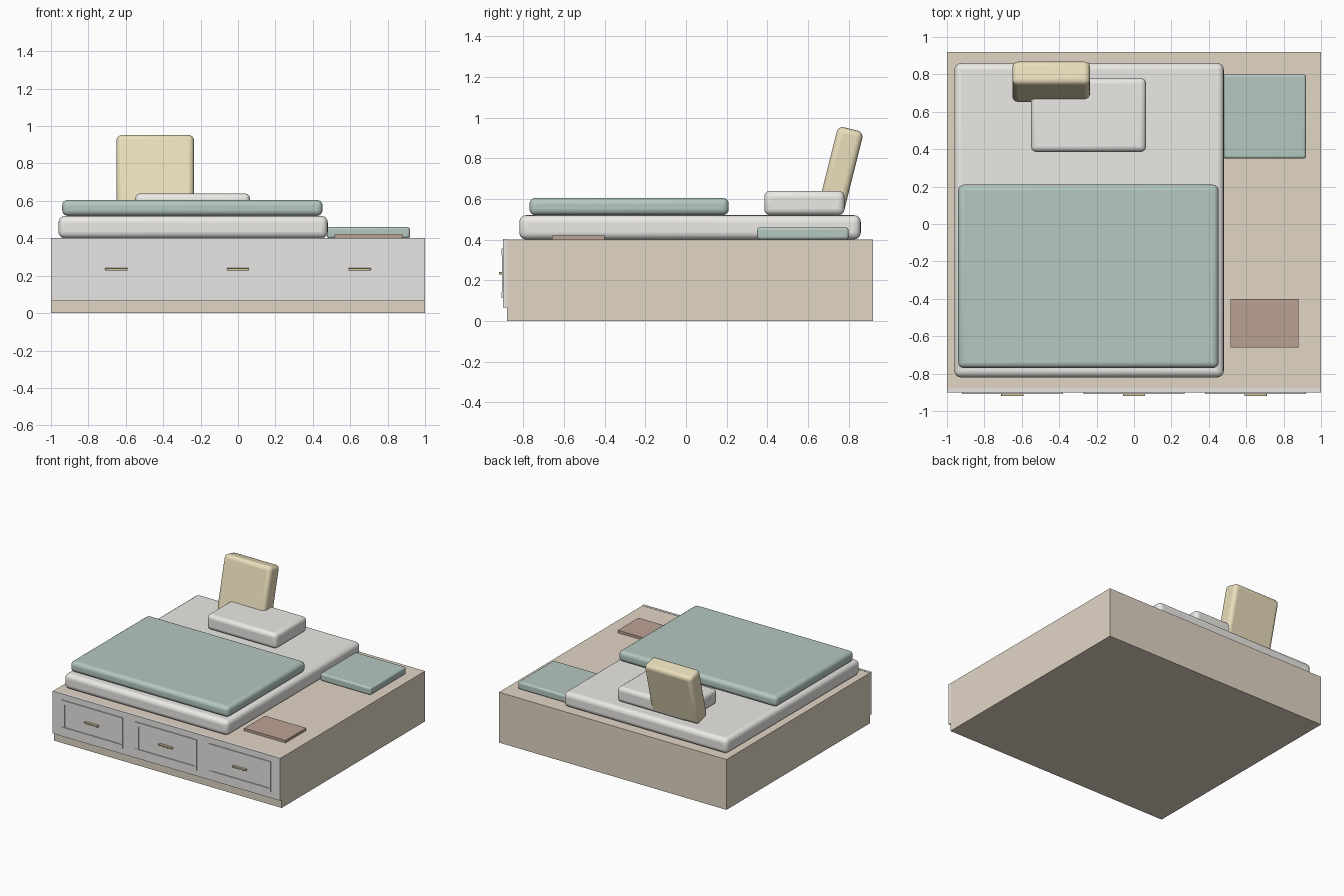
import bpy, bmesh, math

if "Cube" in bpy.data.objects:
    bpy.data.objects.remove(bpy.data.objects["Cube"])


def material(name, rgb):
    m = bpy.data.materials.new(name)
    m.diffuse_color = (*rgb, 1)
    m.use_nodes = True
    m.node_tree.nodes["Principled BSDF"].inputs["Base Color"].default_value = m.diffuse_color
    return m


WOOD = material("wood", (0.76, 0.67, 0.56))
WHITE = material("white_paint", (0.80, 0.79, 0.77))
LINEN = material("linen", (0.84, 0.82, 0.79))
GREEN = material("green_fabric", (0.46, 0.58, 0.53))
YELLOW = material("yellow_fabric", (0.82, 0.73, 0.50))
BROWN = material("brown_cover", (0.50, 0.36, 0.29))
BRASS = material("brass", (0.66, 0.56, 0.35))


def box(name, x, y, z, mat, bevel=0.0, segments=4, tilt=0.0):
    """Box from (min, max) ranges, optionally rounded and tilted about x."""
    bm = bmesh.new()
    bmesh.ops.create_cube(bm, size=1)
    bmesh.ops.scale(bm, vec=(x[1] - x[0], y[1] - y[0], z[1] - z[0]), verts=bm.verts)
    mesh = bpy.data.meshes.new(name)
    bm.to_mesh(mesh)
    bm.free()
    mesh.materials.append(mat)
    ob = bpy.data.objects.new(name, mesh)
    bpy.context.collection.objects.link(ob)
    ob.location = (sum(x) / 2, sum(y) / 2, sum(z) / 2)
    ob.rotation_euler.x = tilt
    if bevel:
        mod = ob.modifiers.new("rounding", 'BEVEL')
        mod.width = bevel
        mod.segments = segments
        bpy.context.view_layer.objects.active = ob
        bpy.ops.object.select_all(action='DESELECT')
        ob.select_set(True)
        bpy.ops.object.shade_smooth_by_angle(angle=math.radians(40))
    return ob


# Platform and front fascia
box("platform", (-1, 1), (-0.88, 0.92), (0, 0.40), WOOD)
box("drawer_fascia", (-1, 1), (-0.90, -0.88), (0.065, 0.402), WHITE)

# Three drawers: raised trim frame and a bar handle each
for i, cx in enumerate((-0.65, 0, 0.65), 1):
    l, r = cx - 0.27, cx + 0.27
    trim_y = (-0.908, -0.899)
    box(f"drawer_{i}_top_trim", (l, r), trim_y, (0.325, 0.355), WHITE)
    box(f"drawer_{i}_bottom_trim", (l, r), trim_y, (0.112, 0.142), WHITE)
    box(f"drawer_{i}_left_trim", (l, l + 0.028), (-0.905, -0.899), (0.142, 0.325), WHITE)
    box(f"drawer_{i}_right_trim", (r - 0.028, r), (-0.905, -0.899), (0.142, 0.325), WHITE)
    box(f"drawer_{i}_handle", (cx - 0.06, cx + 0.06), (-0.92, -0.899), (0.228, 0.24), BRASS, 0.002, 2)

# Bedding
box("mattress", (-0.96, 0.48), (-0.82, 0.86), (0.40, 0.52), LINEN, 0.035)
box("blanket", (-0.94, 0.452), (-0.77, 0.21), (0.52, 0.605), GREEN, 0.03)
box("pillow", (-0.55, 0.065), (0.385, 0.78), (0.52, 0.64), LINEN, 0.03)
box("back_cushion", (-0.65, -0.235), (0.695, 0.825), (0.526, 0.95), YELLOW, 0.03,
    tilt=-math.radians(14))

# Items on the side ledge
box("floor_cushion", (0.475, 0.92), (0.35, 0.80), (0.40, 0.46), GREEN, 0.014)
box("book", (0.517, 0.88), (-0.66, -0.40), (0.40, 0.42), BROWN)
